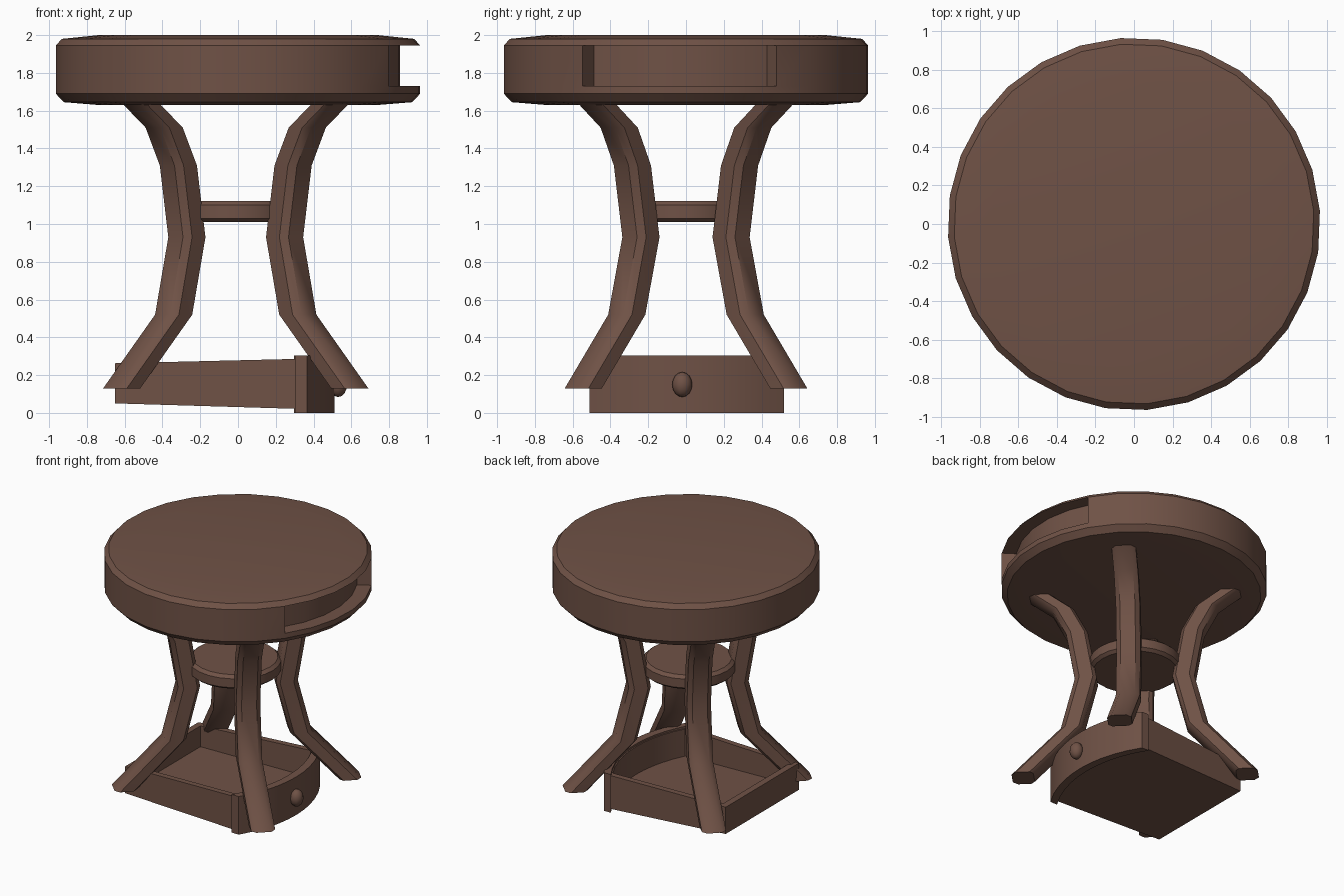
import bpy, bmesh, math
from mathutils import Vector

if "Cube" in bpy.data.objects:
    bpy.data.objects.remove(bpy.data.objects["Cube"])

wood = bpy.data.materials.new("brown wood")
wood.diffuse_color = (0.160, 0.084, 0.061, 1)
wood.use_nodes = True
wood.node_tree.nodes["Principled BSDF"].inputs["Base Color"].default_value = wood.diffuse_color


def finish(name, bm, angle=35):
    bmesh.ops.recalc_face_normals(bm, faces=bm.faces)
    me = bpy.data.meshes.new(name)
    bm.to_mesh(me)
    bm.free()
    me.materials.append(wood)
    me.polygons.foreach_set("use_smooth", [True] * len(me.polygons))
    me.set_sharp_from_angle(angle=math.radians(angle))
    ob = bpy.data.objects.new(name, me)
    bpy.context.collection.objects.link(ob)
    return ob


def skin(bm, loops, cap=True):
    """Bridge closed loops of points in order; return the rows of faces."""
    rings = [[bm.verts.new(p) for p in lp] for lp in loops]
    n = len(rings[0])
    rows = []
    for a, b in zip(rings, rings[1:]):
        rows.append([bm.faces.new((a[i], a[(i + 1) % n], b[(i + 1) % n], b[i]))
                     for i in range(n)])
    if cap:
        bm.faces.new(rings[0][::-1])
        bm.faces.new(rings[-1])
    return rows


def lathe(bm, profile, n, start=0, cx=0, cy=0):
    angs = [math.radians(start) + 2 * math.pi * i / n for i in range(n)]
    return skin(bm, [[(cx + r * math.cos(a), cy + r * math.sin(a), z) for a in angs]
                     for r, z in profile])


# Round top, with the empty drawer slot pushed into its right side
bm = bmesh.new()
rows = lathe(bm, [(0.74, 1.63), (0.925, 1.645), (0.967, 1.69), (0.967, 1.73),
                  (0.967, 1.945), (0.935, 1.98), (0.74, 2.0)], 28, -34.5)
band = rows[3][:5]
out = bmesh.ops.extrude_face_region(bm, geom=band)
for v in out["geom"]:
    if isinstance(v, bmesh.types.BMVert):
        v.co.x *= 0.89
        v.co.y *= 0.89
old = [f for f in band if f.is_valid]
if old:
    bmesh.ops.delete(bm, geom=old, context='FACES_ONLY')
finish("round_top", bm)

# Four splayed legs: (x offset, y offset, height) of the centre line
path = [(0.61, 0.55, 0.13), (0.335, 0.32, 0.52), (0.265, 0.245, 0.93),
        (0.31, 0.29, 1.31), (0.385, 0.36, 1.51), (0.52, 0.49, 1.65)]
half = [(-0.085, 0.06), (-0.06, 0.088), (0.04, 0.088), (0.075, 0.055)]
section = half + [(u, -v) for u, v in reversed(half)]
for sx, sy, side in ((1, -1, "front_right"), (-1, -1, "front_left"),
                     (1, 1, "back_right"), (-1, 1, "back_left")):
    out_dir = Vector((sx, sy, 0)).normalized()
    across = Vector((-sy, sx, 0)).normalized()
    bm = bmesh.new()
    skin(bm, [[Vector((sx * x - 0.012, sy * y, z)) + out_dir * u + across * v
               for u, v in section] for x, y, z in path])
    finish(side + "_leg", bm, 40)

# Small round shelf joining the legs
bm = bmesh.new()
lathe(bm, [(0.31, 1.01), (0.335, 1.03), (0.335, 1.10), (0.31, 1.122)],
      24, 0, -0.02, -0.01)
finish("middle_shelf", bm)


def arc(r, y0, y1, tip, n=10):
    """Curved drawer front seen from above; its middle touches x = tip."""
    ys = [y0 + (y1 - y0) * i / n for i in range(n + 1)]
    return [(tip - r + math.sqrt(r * r - y * y), y) for y in ys]


# Drawer box standing on the floor, open above and lower towards the back
outer = arc(0.96, -0.50, 0.505, 0.47) + [(-0.65, 0.43), (-0.65, -0.49)]
inner = arc(0.96, -0.455, 0.46, 0.44) + [(-0.60, 0.385), (-0.60, -0.445)]
low = lambda x: 0.02 + 0.03 * (0.36 - x)
high = lambda x: 0.287 - 0.024 * (0.36 - x)
bm = bmesh.new()
skin(bm, [[(x, y, low(x)) for x, y in outer],
          [(x, y, high(x)) for x, y in outer],
          [(x, y, high(x)) for x, y in inner],
          [(x, y, low(x) + 0.05) for x, y in inner]])
finish("drawer_box", bm)

# Curved drawer front panel
front = arc(0.96, -0.512, 0.52, 0.512) + arc(0.96, -0.512, 0.52, 0.45)[::-1]
bm = bmesh.new()
skin(bm, [[(x, y, z) for x, y in front] for z in (0.0, 0.303)])
finish("drawer_front", bm)

# Drawer knob
bm = bmesh.new()
bmesh.ops.create_uvsphere(bm, u_segments=10, v_segments=8, radius=1)
for v in bm.verts:
    v.co = Vector((0.53 + 0.05 * v.co.x, -0.02 + 0.053 * v.co.y, 0.15 + 0.066 * v.co.z))
finish("drawer_knob", bm, 60)
